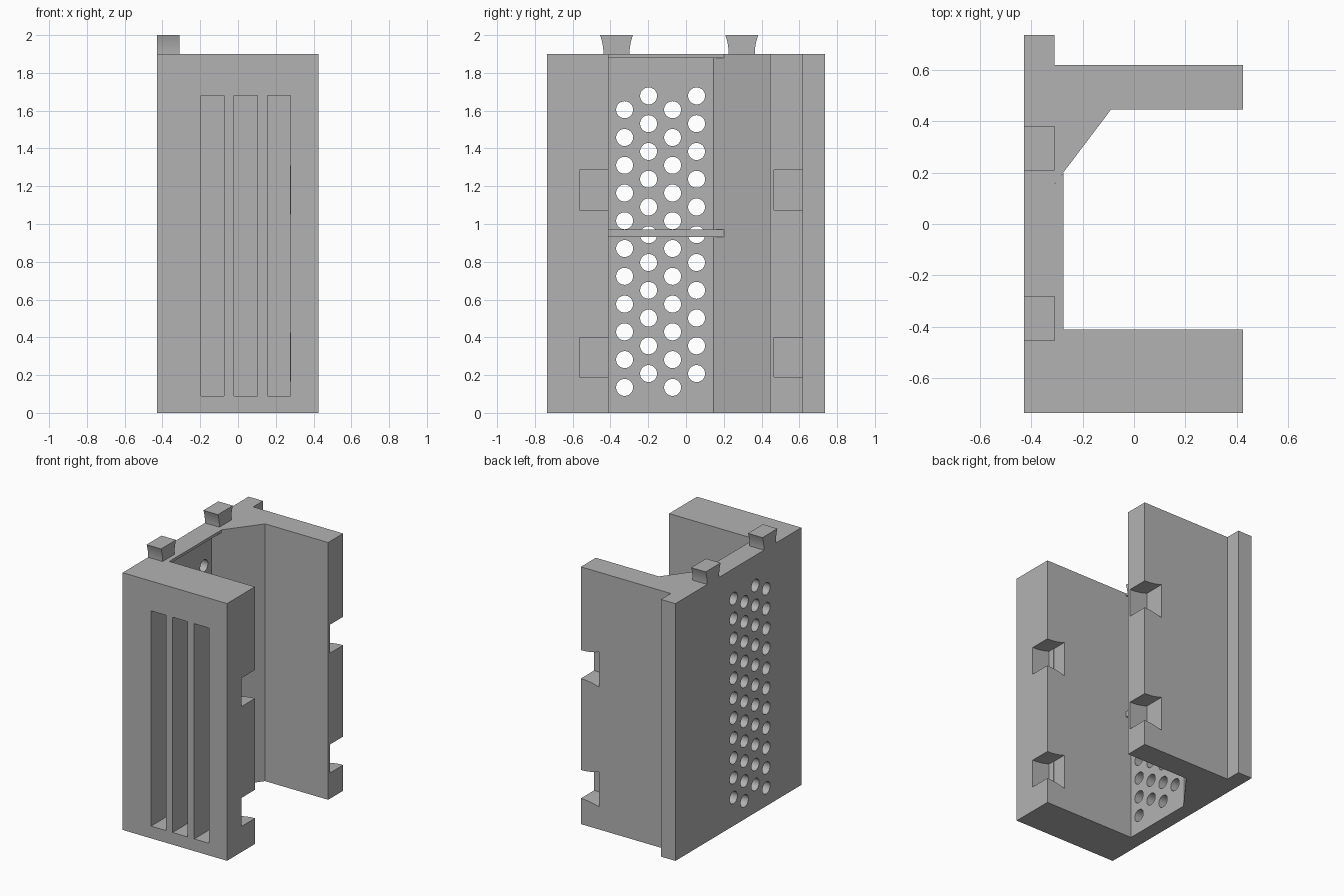
import bpy
import bmesh
import math
from mathutils import Matrix, Vector

cube = bpy.data.objects.get("Cube")
if cube:
    bpy.data.objects.remove(cube, do_unlink=True)

grey = bpy.data.materials.new("plain_grey")
grey.use_nodes = True
grey.diffuse_color = (0.45, 0.45, 0.45, 1)
grey.node_tree.nodes["Principled BSDF"].inputs["Base Color"].default_value = (0.45, 0.45, 0.45, 1)

HEIGHT = 1.9
WALL_X = -0.317   # inner face of the perforated wall


def add_prism(bm, points, offset):
    """Extrude a closed loop of 3D points along offset."""
    base = bm.faces.new([bm.verts.new(p) for p in points])
    result = bmesh.ops.extrude_face_region(bm, geom=[base], use_keep_orig=True)
    verts = [v for v in result["geom"] if isinstance(v, bmesh.types.BMVert)]
    bmesh.ops.translate(bm, verts=verts, vec=Vector(offset))


def add_box(bm, low, high):
    (x0, y0, z0), (x1, y1, z1) = low, high
    add_prism(bm, [(x0, y0, z0), (x1, y0, z0), (x1, y1, z0), (x0, y1, z0)], (0, 0, z1 - z0))


def flare(length, narrow, wide, steps=8):
    """Dovetail outline as (distance, half width) pairs with curved flanks."""
    side = [(length * i / steps, narrow + (wide - narrow) * (i / steps) ** 2)
            for i in range(steps + 1)]
    return side + [(d, -w) for d, w in reversed(side)]


def finish(name, bm):
    bmesh.ops.recalc_face_normals(bm, faces=bm.faces)
    mesh = bpy.data.meshes.new(name)
    bm.to_mesh(mesh)
    bm.free()
    mesh.materials.append(grey)
    obj = bpy.data.objects.new(name, mesh)
    bpy.context.collection.objects.link(obj)
    return obj


def activate(obj):
    bpy.ops.object.select_all(action="DESELECT")
    obj.select_set(True)
    bpy.context.view_layer.objects.active = obj


# U-shaped body with a corner lip and one chamfered inside corner
outline = [(-0.428, -0.735), (0.425, -0.735), (0.425, -0.41), (WALL_X, -0.41),
           (WALL_X, 0.145), (-0.09, 0.445), (0.425, 0.445), (0.425, 0.62),
           (-0.31, 0.62), (-0.31, 0.735), (-0.428, 0.735)]
bm = bmesh.new()
add_prism(bm, [(x, y, 0) for x, y in outline], (0, 0, HEIGHT))
body = finish("body", bm)

cut = bmesh.new()
# Three tall slots in the front
for x in (-0.135, 0.041, 0.218):
    add_box(cut, (x - 0.061, -0.8, 0.09), (x + 0.061, -0.52, 1.68))

# Staggered ventilation holes through the wall
turn = Matrix.Rotation(math.pi / 2, 4, "Y")
for column in range(4):
    for row in range(11):
        y = -0.325 + 0.127 * column
        z = 0.135 + 0.147 * row + 0.073 * (column % 2)
        bmesh.ops.create_cone(cut, cap_ends=True, segments=32, radius1=0.045, radius2=0.045,
                              depth=0.2, matrix=Matrix.Translation((-0.375, y, z)) @ turn)

# Dovetail sockets in the ends of both arms
for z in (0.295, 1.18):
    for y0, y1 in ((-0.565, -0.36), (0.465, 0.67)):
        loop = [(0.425 - d, y0, z + w) for d, w in flare(0.15, 0.105, 0.13)]
        mouth = [(0.47, y0, z - 0.105), (0.47, y0, z + 0.105)]
        add_prism(cut, loop + mouth, (0, y1 - y0, 0))
cutter = finish("socket_cutter", cut)
cutter.hide_render = True

activate(body)
mod = body.modifiers.new("openings", "BOOLEAN")
mod.operation = "DIFFERENCE"
mod.solver = "EXACT"
mod.object = cutter
bpy.ops.object.modifier_apply(modifier=mod.name)
bpy.data.objects.remove(cutter, do_unlink=True)
activate(body)
bpy.ops.object.shade_smooth_by_angle(angle=math.radians(30))

# Shelf ribs across the inside of the wall
rib = [(WALL_X, -0.41), (-0.275, -0.41), (-0.275, 0.2), (WALL_X, 0.145)]
for name, low, high in (("middle_rib", 0.93, 0.972), ("top_rib", 1.88, HEIGHT)):
    bm = bmesh.new()
    add_prism(bm, [(x, y, low) for x, y in rib], (0, 0, high - low))
    finish(name, bm)

# Dovetail tabs on top
for name, y in (("front_tab", -0.368), ("back_tab", 0.295)):
    bm = bmesh.new()
    add_prism(bm, [(-0.428, y + w, HEIGHT + d) for d, w in flare(0.1, 0.069, 0.087)],
              (0.118, 0, 0))
    activate(finish(name, bm))
    bpy.ops.object.shade_smooth_by_angle(angle=math.radians(30))
